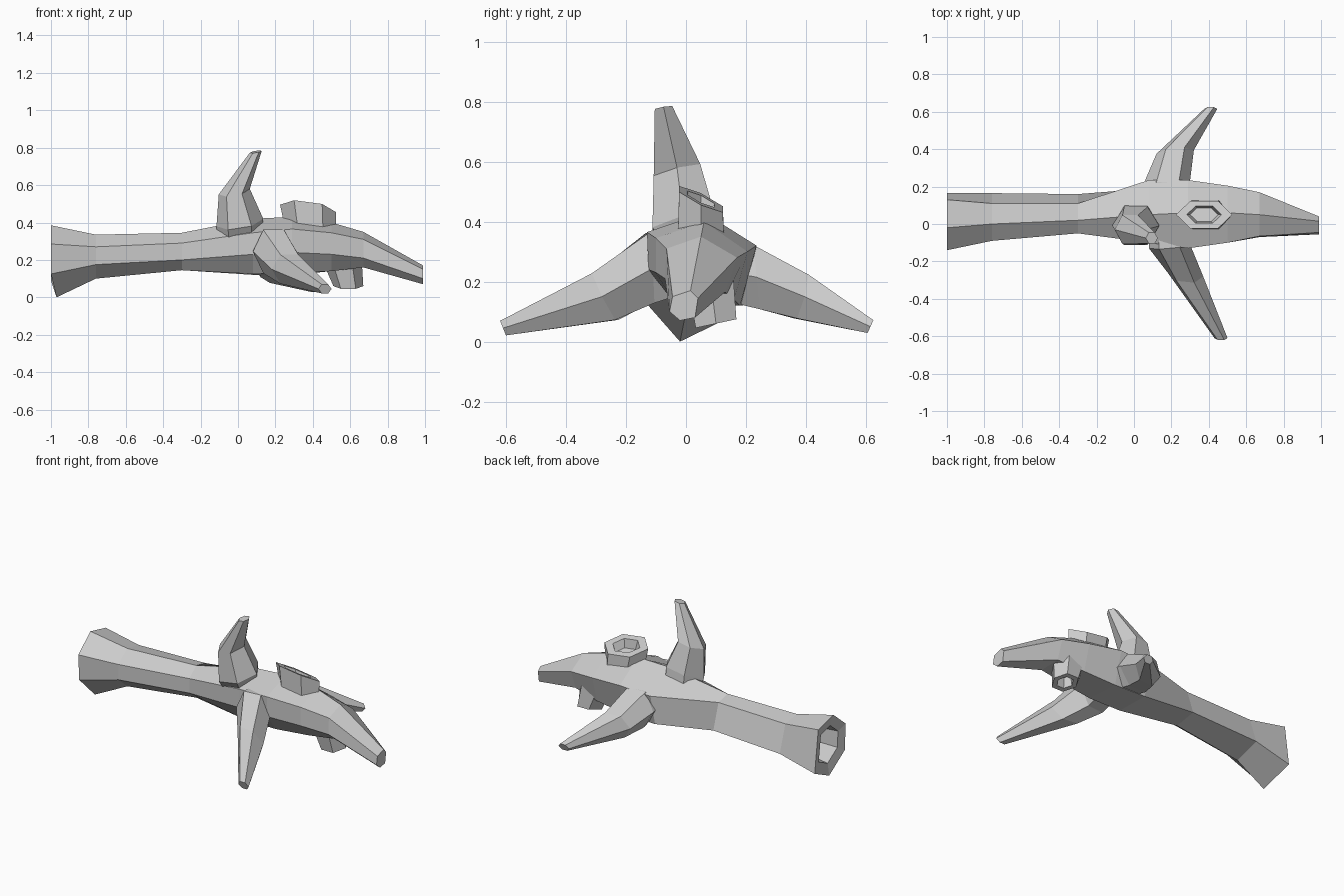
import bpy, bmesh, math
from mathutils import Vector

if "Cube" in bpy.data.objects:
    bpy.data.objects.remove(bpy.data.objects["Cube"])


def loft(name, rings):
    """Skin a list of equal-sized vertex rings into a closed solid."""
    bm = bmesh.new()
    rows = [[bm.verts.new(p) for p in r] for r in rings]
    n = len(rows[0])
    for a, b in zip(rows, rows[1:]):
        for i in range(n):
            j = (i + 1) % n
            bm.faces.new((a[i], a[j], b[j], b[i]))
    bm.faces.new(rows[0][::-1])
    bm.faces.new(rows[-1])
    bmesh.ops.recalc_face_normals(bm, faces=bm.faces)
    me = bpy.data.meshes.new(name)
    bm.to_mesh(me)
    bm.free()
    ob = bpy.data.objects.new(name, me)
    bpy.context.collection.objects.link(ob)
    return ob


def hexring(c, u, v):
    c, u, v = Vector(c), Vector(u), Vector(v)
    return [c + u * math.cos(k * math.pi / 3) + v * 1.12 * math.sin(k * math.pi / 3)
            for k in range(6)]


def shrink(ring, f, offset):
    c = sum((Vector(p) for p in ring), Vector()) / len(ring)
    return [c + (Vector(p) - c) * f + Vector(offset) for p in ring]


# trunk sections: x, then six (y, z) corners
sections = [
    (-1.00, [(-.02, .385), (-.14, .285), (-.13, .125), (-.02, .0), (.165, .09), (.13, .35)]),
    (-.76, [(.0, .335), (-.09, .27), (-.09, .175), (.0, .1), (.165, .15), (.11, .315)]),
    (-.30, [(.02, .345), (-.05, .29), (-.05, .2), (.02, .145), (.16, .17), (.11, .325)]),
    (.08, [(.05, .42), (-.1, .345), (-.1, .23), (-.03, .125), (.19, .12), (.235, .31)]),
    (.29, [(.06, .43), (-.13, .365), (-.125, .24), (-.04, .13), (.18, .12), (.235, .32)]),
    (.50, [(.06, .40), (-.1, .345), (-.1, .23), (-.02, .14), (.16, .14), (.205, .3)]),
    (.67, [(.05, .35), (-.065, .31), (-.07, .21), (-.01, .16), (.13, .165), (.17, .28)]),
    (.99, [(.015, .17), (-.045, .15), (-.055, .1), (-.02, .07), (.03, .08), (.04, .145)]),
]
rings = [[(x, y, z) for y, z in s] for x, s in sections]
rings[0] = [(x + (.03 if z < .05 else 0), y, z) for x, y, z in rings[0]]
rings = [shrink(rings[0], .5, (.2, 0, 0)), shrink(rings[0], .62, (.015, 0, 0))] + rings
trunk = loft("fallen_log", rings)

# tapered branches: centre, half-width, half-height of each section
branches = {
    "front_branch": [((.19, .0, .26), (.11, 0, 0), (0, 0, .1)),
                     ((.19, -.12, .245), (.11, .01, 0), (0, -.01, .12)),
                     ((.275, -.27, .15), (.095, -.01, 0), (0, -.04, .08)),
                     ((.465, -.61, .045), (.035, 0, 0), (0, -.01, .025))],
    "back_branch": [((.18, .1, .24), (.11, 0, 0), (0, 0, .1)),
                    ((.18, .235, .215), (.12, 0, 0), (0, -.01, .11)),
                    ((.22, .385, .15), (.1, .01, 0), (0, .02, .075)),
                    ((.41, .615, .05), (.035, 0, 0), (0, .01, .022))],
    "upper_branch": [((.01, .02, .3), (.12, 0, 0), (0, .09, 0)),
                     ((.01, -.01, .4), (.125, 0, .02), (0, .105, .03)),
                     ((-.02, -.03, .565), (.083, 0, .015), (0, .08, .02)),
                     ((.095, -.075, .778), (.032, 0, .005), (0, .03, .005))],
}
parts = [loft(n, [hexring(*s) for s in secs]) for n, secs in branches.items()]

# hollow knot stubs
stubs = {
    "top_knot": (((.39, .05, .33), (.13, 0, 0), (0, .08, 0)),
                 ((.375, .05, .475), (.15, 0, -.02), (0, .075, -.035)), (0, 0, -.05)),
    "bottom_knot": (((.55, .08, .22), (.11, 0, 0), (0, .08, 0)),
                    ((.59, .1, .06), (.08, 0, 0), (0, .07, .015)), (0, 0, .06)),
}
for n, (base, rim, inward) in stubs.items():
    outer = hexring(*rim)
    parts.append(loft(n, [hexring(*base), outer, shrink(outer, .62, (0, 0, 0)),
                          shrink(outer, .5, inward)]))

# fuse everything into one solid
bpy.context.view_layer.objects.active = trunk
for p in parts:
    m = trunk.modifiers.new(p.name, 'BOOLEAN')
    m.operation = 'UNION'
    m.solver = 'EXACT'
    m.object = p
    bpy.ops.object.modifier_apply(modifier=m.name)
    bpy.data.objects.remove(p)
